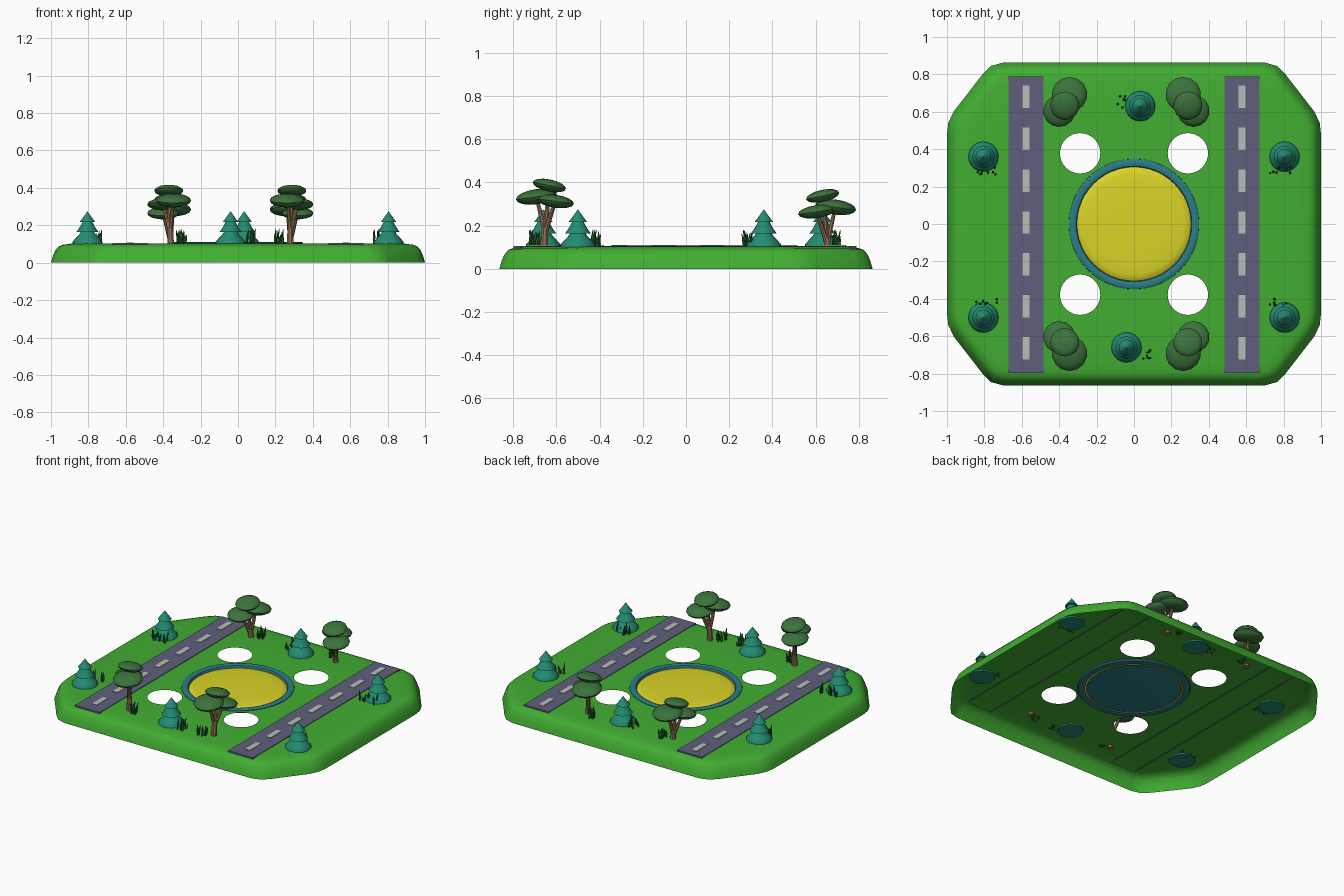
import bpy, bmesh, math, random
from mathutils import Matrix, Vector

if "Cube" in bpy.data.objects:
    bpy.data.objects.remove(bpy.data.objects["Cube"])

random.seed(4)
TOP = 0.102


def mat(name, rgb):
    m = bpy.data.materials.new(name)
    m.diffuse_color = (*rgb, 1)
    m.use_nodes = True
    m.node_tree.nodes["Principled BSDF"].inputs["Base Color"].default_value = m.diffuse_color
    return m


GREEN = mat("lawn_green", (0.054, 0.42, 0.032))
YELLOW = mat("yellow", (0.70, 0.66, 0.02))
TEAL = mat("teal", (0.026, 0.205, 0.242))
PINE = mat("pine_green", (0.017, 0.262, 0.17))
LEAF = mat("leaf_green", (0.045, 0.17, 0.045))
BARK = mat("bark", (0.30, 0.17, 0.09))
ROAD = mat("asphalt", (0.114, 0.114, 0.205))
LINE = mat("line_grey", (0.5, 0.5, 0.48))
GRASS = mat("grass_green", (0.013, 0.114, 0.021))


def finish(bm, name, material, angle=40):
    bmesh.ops.recalc_face_normals(bm, faces=bm.faces)
    me = bpy.data.meshes.new(name)
    bm.to_mesh(me)
    bm.free()
    me.shade_smooth()
    me.set_sharp_from_angle(angle=math.radians(angle))
    me.materials.append(material)
    ob = bpy.data.objects.new(name, me)
    bpy.context.collection.objects.link(ob)
    return ob


def ring(bm, pts):
    return [bm.verts.new(p) for p in pts]


def circle(x, y, r, z, n):
    return [(x + r * math.cos(2 * math.pi * i / n), y + r * math.sin(2 * math.pi * i / n), z)
            for i in range(n)]


def bridge(bm, a, b):
    for i in range(len(a)):
        j = (i + 1) % len(a)
        bm.faces.new((a[i], a[j], b[j], b[i]))


def lathe(name, material, profile, n, loc=(0, 0), closed=False, caps=(False, False), angle=40):
    bm = bmesh.new()
    rings = [ring(bm, circle(*loc, r, z, n)) for r, z in profile]
    for a, b in zip(rings, rings[1:]):
        bridge(bm, a, b)
    if closed:
        bridge(bm, rings[-1], rings[0])
    for cap, rg in zip(caps, (rings[0], rings[-1])):
        if cap:
            bm.faces.new(rg)
    return finish(bm, name, material, angle)


def tube(bm, p, q, r1, r2, n=8):
    p, q = Vector(p), Vector(q)
    rot = (q - p).to_track_quat('Z', 'Y')
    a = ring(bm, [p + rot @ Vector(c) for c in circle(0, 0, r1, 0, n)])
    b = ring(bm, [q + rot @ Vector(c) for c in circle(0, 0, r2, 0, n)])
    bridge(bm, a, b)
    bm.faces.new(a)
    bm.faces.new(b)


# Lawn: open-bottomed shell, rounded octagon with holes in the top
quarter = [(1, .48), (.993, .54), (.965, .60), (.81, .80), (.765, .845), (.70, .863)]
outline = quarter + [(-x, y) for x, y in reversed(quarter)]
outline += [(-x, -y) for x, y in outline]
bm = bmesh.new()
rings = [ring(bm, [(x * (1 - d), y * (1 - d / .863), z) for x, y in outline])
         for d, z in [(0, 0), (.01, .035), (.024, .068), (.042, .088), (.065, .096), (.11, TOP)]]
for a, b in zip(rings, rings[1:]):
    bridge(bm, a, b)
loops = [rings[-1], ring(bm, circle(0, 0, .33, TOP, 48))]
loops += [ring(bm, circle(sx * .288, sy * .378, .108, TOP, 32)) for sx in (-1, 1) for sy in (-1, 1)]
edges = []
for lp in loops:
    for a, b in zip(lp, lp[1:] + lp[:1]):
        edges.append(bm.edges.get((a, b)) or bm.edges.new((a, b)))
bmesh.ops.triangle_fill(bm, use_beauty=True, use_dissolve=False, edges=edges)
finish(bm, "lawn_base", GREEN)

# Central disc with raised rim and underside plate
lathe("pond_rim", TEAL, [(.35, .095), (.348, .106), (.338, .111), (.322, .111), (.309, .107),
                         (.305, .095), (.305, .088), (.345, .088)], 48, closed=True)
lathe("pond_disc", YELLOW, [(.307, .088), (.30, .095), (.27, .101), (.2, .104), (.1, .106), (.01, .106)],
      48, caps=(False, True))
lathe("pond_underplate", TEAL, [(.295, .088), (.285, .086), (.01, .086)], 48, caps=(False, True))


def slab(bm, x, y, w, l, z0, z1):
    pts = [(x - w / 2, y - l / 2), (x + w / 2, y - l / 2), (x + w / 2, y + l / 2), (x - w / 2, y + l / 2)]
    lo, hi = ring(bm, [(*p, z0) for p in pts]), ring(bm, [(*p, z1) for p in pts])
    bridge(bm, lo, hi)
    bm.faces.new(hi)


# Roads with dashed centre lines
for side, s in (("left", -1), ("right", 1)):
    bm = bmesh.new()
    slab(bm, s * .578, -.005, .187, 1.585, .095, .106)
    finish(bm, side + "_road", ROAD)
    bm = bmesh.new()
    for i in range(7):
        slab(bm, s * .578, .68 - i * .224, .036, .12, .104, .109)
    finish(bm, side + "_road_dashes", LINE)

# Pines: three stacked skirts
PROFILE = [(.081, .092), (.08, .112), (.066, .128), (.045, .15), (.034, .166), (.059, .164),
           (.042, .188), (.026, .218), (.042, .217), (.022, .244), (.001, .274)]
PINES = [(-.805, .36), (.805, .36), (-.805, -.5), (.805, -.5), (.033, .63), (-.04, -.66)]
for x, y in PINES:
    lathe("pine", PINE, PROFILE, 20, (x, y), caps=(True, True))

# Umbrella trees, mirrored to four corners (rear pair shorter)
CROWNS = [((.025, -.04, .333), .095, .035, 8), ((0, .02, .385), .078, .028, -12),
          ((-.03, .048, .312), .086, .03, -8)]
for cx, sx in ((-.37, 1), (.288, -1)):
    for sy, dz in ((1, 0), (-1, -.048)):
        def place(p):
            return Vector((cx + sx * p[0], sy * (-.652 + p[1]), p[2] + dz))
        bm = bmesh.new()
        for c, r, h, tilt in CROWNS:
            m = (Matrix.Translation(place(c)) @ Matrix.Rotation(math.radians(tilt * sy), 4, 'X')
                 @ Matrix.Diagonal((r, r, h, 1)))
            bmesh.ops.create_uvsphere(bm, u_segments=14, v_segments=8, radius=1, matrix=m)
        finish(bm, "tree_crown", LEAF, 50)
        bm = bmesh.new()
        base, fork = place((.01, -.005, .2)), place((.008, 0, .2))
        base.z = .085
        tube(bm, base, fork, .02, .015)
        for (c, r, h, t) in CROWNS:
            tube(bm, fork - Vector((0, 0, .03)), place(c), .014, .008)
        finish(bm, "tree_trunk", BARK)

# Grass tufts: curved tapering blades beside the trees
TUFTS = [(s * .785, y, .06, .02) for s in (-1, 1) for y in (.285, -.42)]
TUFTS += [(-.065, .655, .025, .035), (.06, -.69, .025, .03)]
TUFTS += [(x, s * .685, .025, .03) for x in (-.30, .22) for s in (-1, 1)]
for x, y, dx, dy in TUFTS:
    bm = bmesh.new()
    for i in range(8):
        px, py = x + random.uniform(-dx, dx), y + random.uniform(-dy, dy)
        h, a = random.uniform(.03, .08), random.uniform(0, 6.28)
        lean = Vector((math.cos(a), math.sin(a), 0)) * .012
        p, tip = Vector((px, py, .09)), Vector((px, py, TOP + h)) + lean
        mid = Vector((px, py, .1 + h * .5)) + lean * .3
        tube(bm, p, mid, .004, .007, 4)
        tube(bm, mid, tip, .007, .001, 4)
    finish(bm, "grass_tuft", GRASS)
